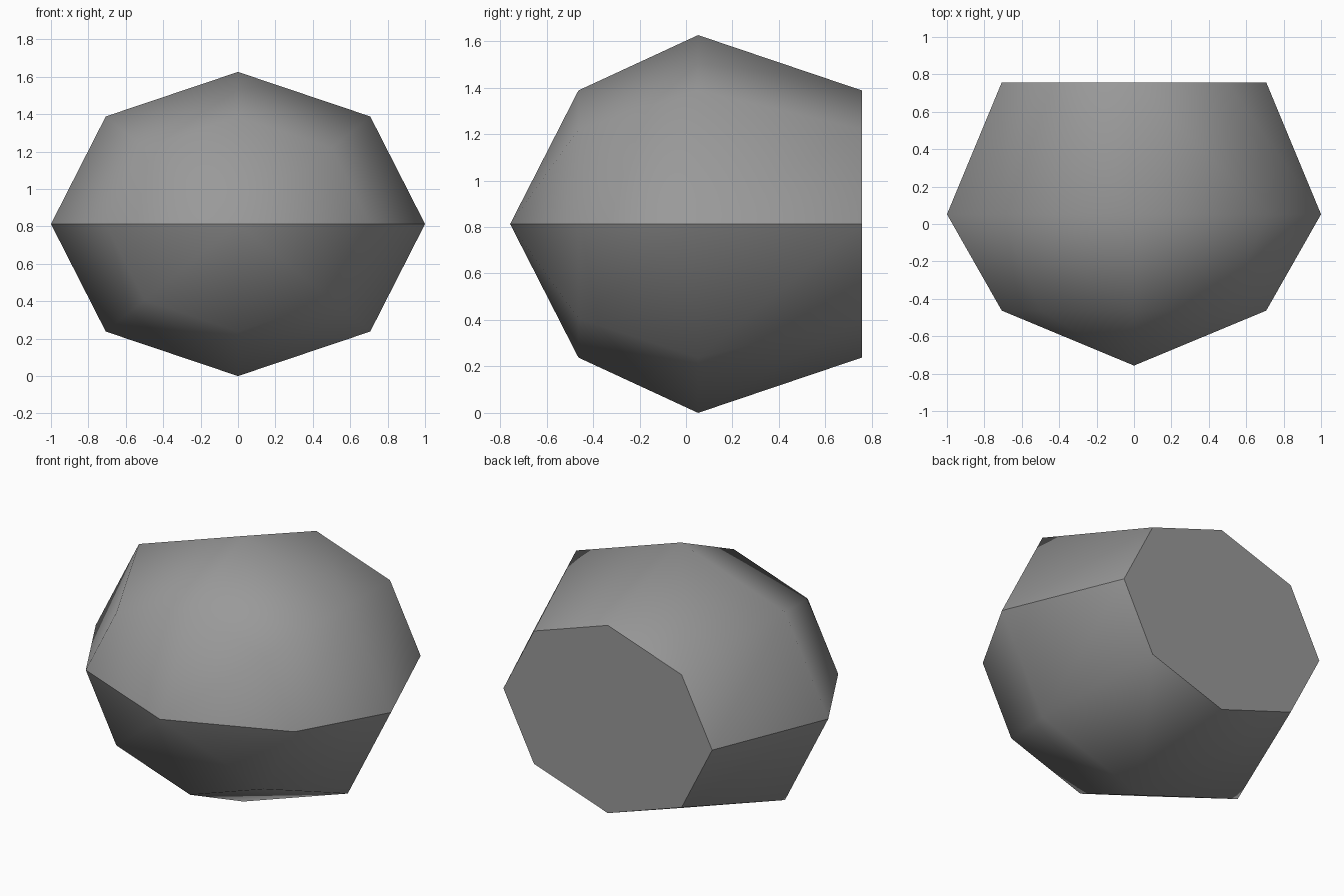
import bpy, bmesh
from mathutils import Matrix
from math import radians

cube = bpy.data.objects.get("Cube")
if cube:
    bpy.data.objects.remove(cube, do_unlink=True)

HALF_HEIGHT = 0.813

# One plain grey
grey = bpy.data.materials.new("grey")
grey.use_nodes = True
colour = (0.32, 0.32, 0.32, 1.0)
grey.diffuse_color = colour
grey.node_tree.nodes["Principled BSDF"].inputs["Base Color"].default_value = colour

# Eight-sided ball with its poles along y
bm = bmesh.new()
bmesh.ops.create_uvsphere(bm, u_segments=8, v_segments=4, radius=1.0,
                          matrix=Matrix.Rotation(radians(90), 4, 'X'))

# Cut the back pole off and close it with a flat cap
back_pole = max(bm.verts, key=lambda v: v.co.y)
bmesh.ops.dissolve_verts(bm, verts=[back_pole])

# Place the rings: front tip, front ring, widest ring, back ring
ring_y = {-10: -0.757, -7: -0.463, 0: 0.052, 7: 0.757}
for v in bm.verts:
    v.co.y = ring_y[round(v.co.y * 10)]
    v.co.z = v.co.z * HALF_HEIGHT + HALF_HEIGHT
bmesh.ops.recalc_face_normals(bm, faces=bm.faces[:])

# Smooth sides, flat cap, crisp seam around the waist
for f in bm.faces:
    f.smooth = len(f.verts) < 8
for e in bm.edges:
    on_waist = all(abs(v.co.z - HALF_HEIGHT) < 0.001 for v in e.verts)
    on_cap = any(len(f.verts) == 8 for f in e.link_faces)
    e.smooth = not (on_waist or on_cap)

mesh = bpy.data.meshes.new("faceted_shell")
bm.to_mesh(mesh)
bm.free()
mesh.materials.append(grey)
shell = bpy.data.objects.new("faceted_shell", mesh)
bpy.context.collection.objects.link(shell)
